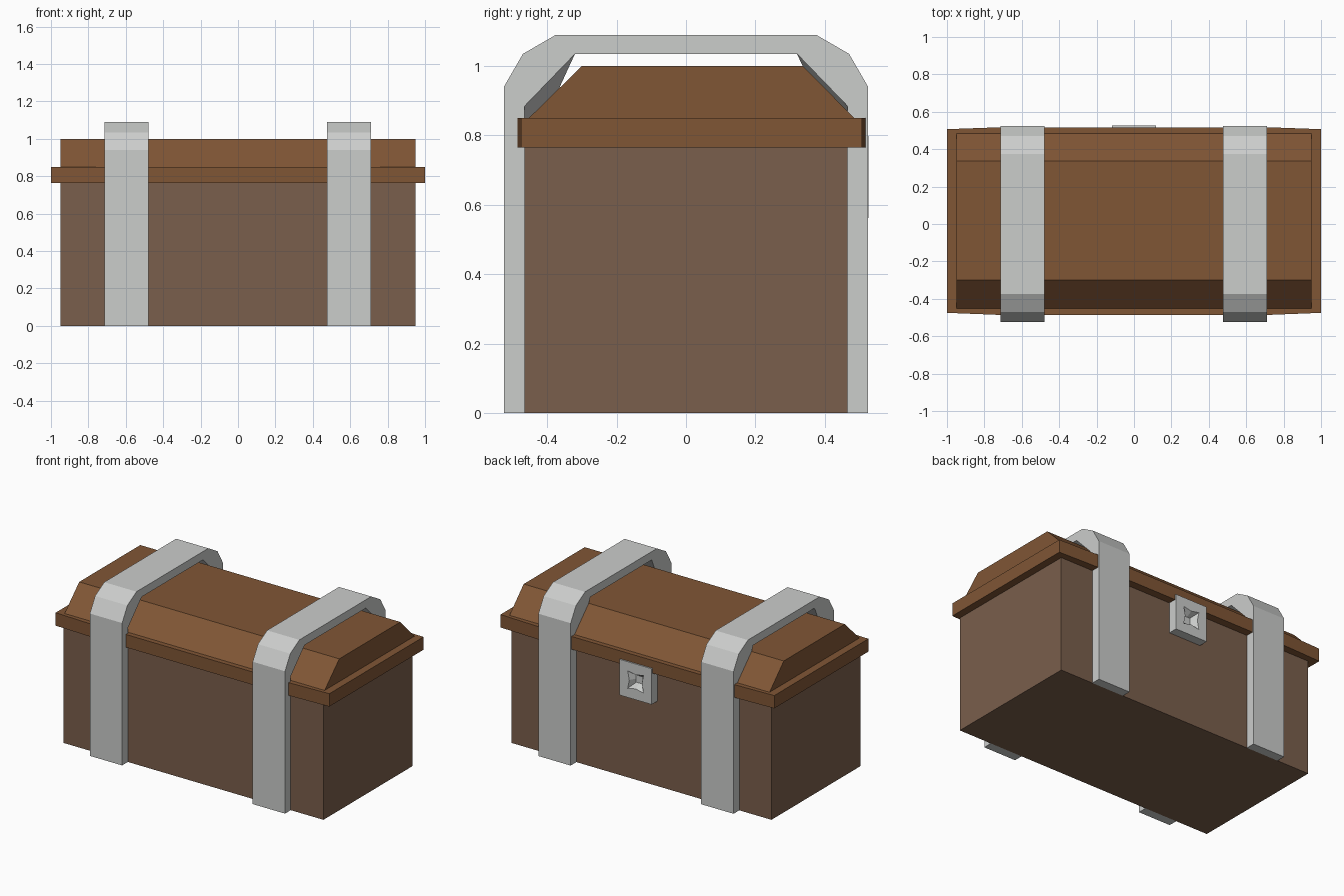
import bpy

if "Cube" in bpy.data.objects:
    bpy.data.objects.remove(bpy.data.objects["Cube"])


def material(name, rgb):
    m = bpy.data.materials.new(name)
    m.diffuse_color = (*rgb, 1)
    m.use_nodes = True
    m.node_tree.nodes["Principled BSDF"].inputs["Base Color"].default_value = m.diffuse_color
    return m


WOOD = material("dull brown wood", (0.195, 0.114, 0.072))
LID = material("warm brown wood", (0.216, 0.093, 0.036))
METAL = material("light grey metal", (0.60, 0.61, 0.60))


def build(name, verts, faces, mat):
    me = bpy.data.meshes.new(name)
    me.from_pydata(verts, [], faces)
    me.materials.append(mat)
    ob = bpy.data.objects.new(name, me)
    bpy.context.collection.objects.link(ob)
    return ob


def loft(name, bottom, top, mat):
    """Closed solid between two counter-clockwise loops (seen from the top side)."""
    n = len(bottom)
    faces = [(i, (i + 1) % n, n + (i + 1) % n, n + i) for i in range(n)]
    faces += [tuple(range(n))[::-1], tuple(range(n, 2 * n))]
    return build(name, bottom + top, faces, mat)


def rect(x, y0, y1, z):
    return [(-x, y0, z), (x, y0, z), (x, y1, z), (-x, y1, z)]


# Box body
loft("chest_body", rect(0.95, -0.465, 0.465, 0), rect(0.95, -0.465, 0.465, 0.78), WOOD)

# Rim of the lid, tapering slightly towards both ends
outline = [(-1, -0.475), (-0.72, -0.486), (0.72, -0.486), (1, -0.475),
           (1, 0.507), (0.72, 0.517), (-0.72, 0.517), (-1, 0.507)]
loft("lid_rim", [(x, y, 0.765) for x, y in outline],
     [(x, y, 0.85) for x, y in outline], LID)

# Sloped lid top
loft("lid_top", rect(0.95, -0.455, 0.487, 0.848), rect(0.95, -0.30, 0.337, 1.0), LID)

# Straps: arch profile extruded along x, with skewed inner corners
OUTER = [(0.525, 0), (0.525, 0.94), (0.47, 1.035), (0.375, 1.09)]


def strap_loop(x, corner_z):
    inner = [(0.32, 1.035), (0.465, corner_z), (0.465, 0)]
    left_inner = [(-y, z) for y, z in reversed(inner)]
    pts = OUTER + [(-y, z) for y, z in reversed(OUTER)] + left_inner + inner
    return [(x, y, z) for y, z in pts]


for side, x0 in (("left", -0.715), ("right", 0.475)):
    a, b = strap_loop(x0, 0.72), strap_loop(x0 + 0.236, 0.885)
    n = len(a)
    faces = [(i, (i + 1) % n, n + (i + 1) % n, n + i) for i in range(n)]
    # end caps as matching quads and triangles across the band
    pairs = [(0, 1, 12, 13), (1, 2, 12), (2, 3, 11, 12), (3, 4, 10, 11),
             (4, 5, 9, 10), (5, 6, 9), (6, 7, 8, 9)]
    faces += [p[::-1] for p in pairs] + [tuple(i + n for i in p) for p in pairs]
    build("strap_" + side, a + b, faces, METAL)

# Lock plate on the back with a pinched, recessed keyhole
ZC = 0.68


def lock_ring(corner, mid, y):
    c, m = corner, mid
    return [(u, y, ZC + v) for u, v in
            [(c, -c), (0, -m), (-c, -c), (-m, 0), (-c, c), (0, m), (c, c), (m, 0)]]


rings = [lock_ring(0.118, 0.118, 0.46), lock_ring(0.118, 0.118, 0.526),
         lock_ring(0.058, 0.046, 0.526), lock_ring(0.024, 0.024, 0.485)]
verts = [v for r in rings for v in r]
faces = [(k * 8 + i, k * 8 + (i + 1) % 8, k * 8 + 8 + (i + 1) % 8, k * 8 + 8 + i)
         for k in range(3) for i in range(8)]
faces += [tuple(range(8))[::-1], tuple(range(24, 32))]
build("lock_plate", verts, faces, METAL)
